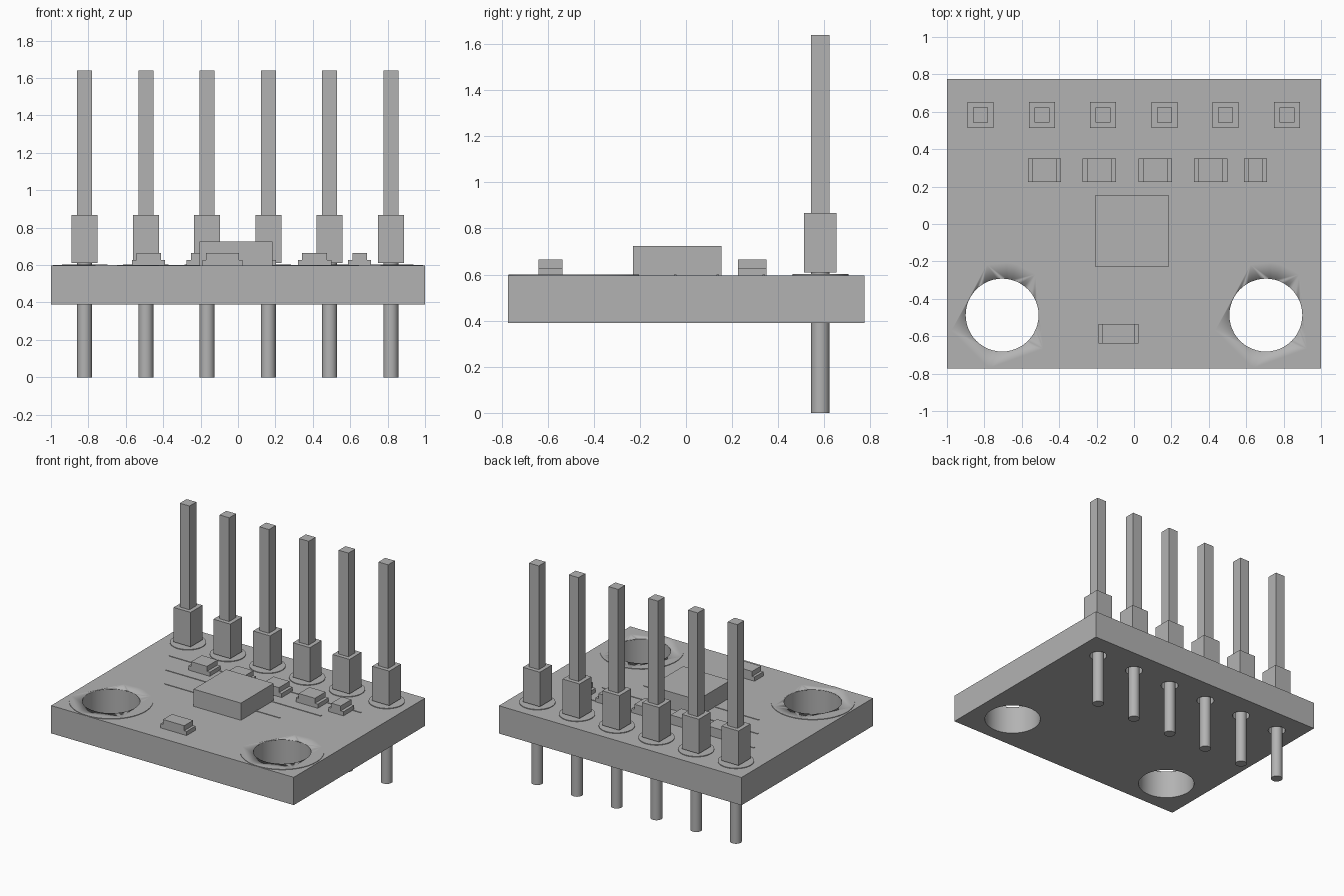
import bpy

if "Cube" in bpy.data.objects:
    bpy.data.objects.remove(bpy.data.objects["Cube"], do_unlink=True)

grey = bpy.data.materials.new("plain grey")
grey.use_nodes = True
colour = (0.45, 0.45, 0.45, 1)
grey.diffuse_color = colour
grey.node_tree.nodes["Principled BSDF"].inputs["Base Color"].default_value = colour

BOTTOM, TOP = 0.39, 0.597
PIN_Y = 0.583
PINS = [-0.82 + 0.3275 * i for i in range(6)]
HOLES = [(-0.705, -0.487), (0.705, -0.487)]


def finish(name, smooth=False):
    ob = bpy.context.object
    ob.name = name
    ob.data.materials.append(grey)
    if smooth:
        bpy.ops.object.shade_smooth_by_angle()
    return ob


def box(name, x0, x1, y0, y1, z0, z1):
    bpy.ops.mesh.primitive_cube_add(size=1, location=((x0 + x1) / 2, (y0 + y1) / 2, (z0 + z1) / 2))
    bpy.context.object.scale = (x1 - x0, y1 - y0, z1 - z0)
    bpy.ops.object.transform_apply(location=False, rotation=False)
    return finish(name)


def square_post(name, x, y, width, z0, z1):
    h = width / 2
    return box(name, x - h, x + h, y - h, y + h, z0, z1)


def cylinder(name, x, y, r, z0, z1, sides=48):
    bpy.ops.mesh.primitive_cylinder_add(vertices=sides, radius=r, depth=z1 - z0,
                                        location=(x, y, (z0 + z1) / 2))
    return finish(name, True)


def drill(target, x, y, r):
    cutter = cylinder("drill", x, y, r, -1, 2)
    mod = target.modifiers.new("hole", "BOOLEAN")
    mod.operation, mod.solver, mod.object = "DIFFERENCE", "EXACT", cutter
    bpy.context.view_layer.objects.active = target
    bpy.ops.object.modifier_apply(modifier=mod.name)
    bpy.data.objects.remove(cutter, do_unlink=True)


def chip_part(name, x0, x1, y0, y1, step):
    # low terminals at both ends under a narrower body
    box(name + "_terminals", x0, x1, y0, y1, TOP, 0.628)
    box(name + "_body", x0 + step, x1 - step, y0, y1, 0.628, 0.665)


# Circuit board with mounting holes and pin holes
board = box("board", -1, 1, -0.772, 0.775, BOTTOM, TOP)
for x, y in HOLES:
    drill(board, x, y, 0.195)
    ring = cylinder("mounting_ring", x, y, 0.283, TOP, TOP + 0.004, 64)
    drill(ring, x, y, 0.195)
for x in PINS:
    drill(board, x, PIN_Y, 0.06)
bpy.ops.object.select_all(action="DESELECT")
board.select_set(True)
bpy.context.view_layer.objects.active = board
bpy.ops.object.shade_smooth_by_angle()

# Header pins: round tail, solder pad, square collar and square post
for x in PINS:
    cylinder("pin_tail", x, PIN_Y, 0.04, 0, 0.62, 24)
    cylinder("solder_pad", x, PIN_Y, 0.122, TOP, TOP + 0.005)
    square_post("pin_collar", x, PIN_Y, 0.14, 0.61, 0.867)
    square_post("pin_post", x, PIN_Y, 0.08, 0.867, 1.64)

# Main chip
box("main_chip", -0.205, 0.185, -0.23, 0.155, TOP, 0.725)

# Small surface-mounted parts
for x0, x1 in [(-0.567, -0.39), (-0.275, -0.095), (0.025, 0.203), (0.32, 0.5), (0.588, 0.712)]:
    chip_part("small_part", x0, x1, 0.225, 0.35, 0.023)
chip_part("front_part", -0.19, 0.025, -0.64, -0.535, 0.02)

# Raised copper tracks
for x0, x1, y in [(-0.8, 0.78, 0.337), (-0.69, 0.59, 0.138), (-0.57, 0.38, -0.047)]:
    box("track", x0, x1, y - 0.006, y + 0.006, TOP, TOP + 0.004)
